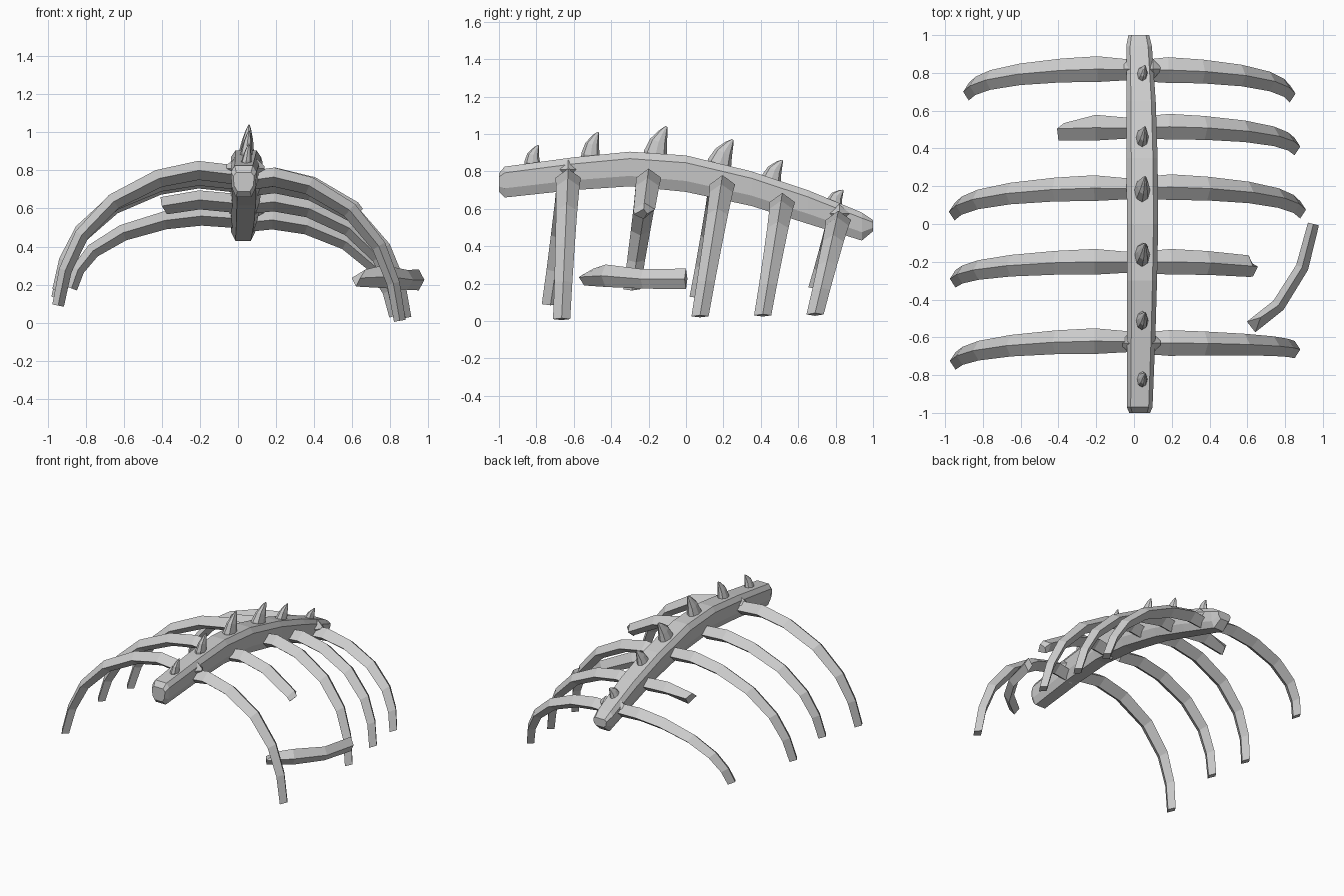
import bpy, bmesh, math
from mathutils import Vector

cube = bpy.data.objects.get("Cube")
if cube:
    bpy.data.objects.remove(cube)

bone = bpy.data.materials.new("bone grey")
bone.use_nodes = True
GREY = (0.6, 0.6, 0.6, 1)
bone.diffuse_color = GREY
bone.node_tree.nodes["Principled BSDF"].inputs["Base Color"].default_value = GREY


def loft(name, rings):
    """Join equal rings of points into a closed, flat-shaded solid."""
    bm = bmesh.new()
    loops = [[bm.verts.new(p) for p in ring] for ring in rings]
    n = len(loops[0])
    for a, b in zip(loops, loops[1:]):
        for i in range(n):
            j = (i + 1) % n
            bm.faces.new((a[i], a[j], b[j], b[i]))
    bm.faces.new(loops[0])
    bm.faces.new(loops[-1])
    bmesh.ops.recalc_face_normals(bm, faces=bm.faces)
    mesh = bpy.data.meshes.new(name)
    bm.to_mesh(mesh)
    bm.free()
    mesh.materials.append(bone)
    obj = bpy.data.objects.new(name, mesh)
    bpy.context.collection.objects.link(obj)
    return obj


def diamond_rings(points, widths, thicks, side):
    """Diamond cross-sections along a path; side is the wide direction."""
    rings = []
    for i, p in enumerate(points):
        tangent = points[min(i + 1, len(points) - 1)] - points[max(i - 1, 0)]
        out = tangent.cross(side).normalized() * thicks[i]
        s = side * widths[i]
        rings.append([p + out, p + s, p - out, p - s])
    return rings


# Spine: arched beam with a chamfered top, narrow underside and pinched ends
# rows: y, top z, bottom z, centre x, half width
SPINE = [(-1.0, 0.79, 0.69, 0.03, 0.055), (-0.97, 0.825, 0.66, 0.03, 0.068),
         (-0.6, 0.875, 0.70, 0.038, 0.075), (-0.3, 0.905, 0.72, 0.042, 0.08),
         (0.0, 0.885, 0.69, 0.045, 0.083), (0.35, 0.80, 0.615, 0.043, 0.082),
         (0.65, 0.70, 0.52, 0.038, 0.077), (0.94, 0.58, 0.43, 0.027, 0.068),
         (1.0, 0.54, 0.48, 0.025, 0.055)]
rings = []
for y, top, low, cx, w in SPINE:
    h = top - low
    half = [(0.7 * w, top), (w, top - 0.2 * h), (0.92 * w, low + 0.3 * h), (0.6 * w, low)]
    rings.append([(cx + x, y, z) for x, z in half] +
                 [(cx - x, y, z) for x, z in reversed(half)])
loft("spine", rings)

# Ribs: one normalised arch, stretched per side; (reach, height)
ARCH = [(0.03, 0.97), (0.22, 1), (0.44, 0.94), (0.69, 0.77), (0.87, 0.52), (0.96, 0.26), (1, 0)]
WIDE = [0.055, 0.068, 0.063, 0.057, 0.052, 0.048, 0.046]
THICK = [0.05, 0.05, 0.047, 0.043, 0.038, 0.034, 0.031]


def rib(name, tip_x, root_y, tip_y, top_z, tip_z, broken_x=None):
    pts = [Vector((tip_x * t, tip_y + (root_y - tip_y) * f, tip_z + (top_z - tip_z) * f))
           for t, f in ARCH]
    if broken_x:
        k = next(i for i, p in enumerate(pts) if abs(p.x) > abs(broken_x))
        a, b = pts[k - 1], pts[k]
        pts = pts[:k] + [a.lerp(b, (broken_x - a.x) / (b.x - a.x))]
    rings = diamond_rings(pts, WIDE, THICK, Vector((0, 1, 0)))
    if broken_x:
        # slanted break: the back corner falls short of the front one
        last, prev = rings[-1], rings[-2]
        last[1] = last[1].lerp(prev[1], 0.15) - Vector((0, 0.035, 0))
        last[0] = last[0].lerp(prev[0], 0.1)
    loft(name, rings)


RIBS = [  # tip x, root y, tip y, top z, tip z, break x
    ("left_rib_1", 0.85, -0.63, -0.665, 0.765, 0.01, None),
    ("right_rib_1", -0.945, -0.62, -0.725, 0.80, 0.09, None),
    ("left_rib_2", 0.88, -0.20, -0.30, 0.765, 0.03, 0.63),
    ("right_rib_2", -0.945, -0.20, -0.29, 0.77, 0.17, None),
    ("left_rib_3", 0.88, 0.195, 0.075, 0.73, 0.025, None),
    ("right_rib_3", -0.95, 0.19, 0.065, 0.755, 0.13, None),
    ("left_rib_4", 0.85, 0.515, 0.41, 0.635, 0.03, None),
    ("right_rib_4", -0.92, 0.51, 0.42, 0.645, 0.10, -0.40),
    ("left_rib_5", 0.825, 0.815, 0.69, 0.54, 0.035, None),
    ("right_rib_5", -0.875, 0.82, 0.70, 0.56, 0.18, None)]
for row in RIBS:
    rib(*row)

# Loose piece snapped off the second left rib
piece = [Vector(p) for p in [(0.62, -0.545, 0.235), (0.765, -0.43, 0.242),
                             (0.89, -0.23, 0.225), (0.95, 0.0, 0.225)]]
rings = diamond_rings(piece, [0.045, 0.06, 0.052, 0.055], [0.036, 0.036, 0.034, 0.03],
                      Vector((0, 0, 1)))
rings[0][1] += Vector((0.05, 0.05, 0))
loft("broken_rib_piece", rings)

# Spikes: faceted thorns curving towards the back
SPIKES = [  # base y, base z, tip y, tip z, radius
    (-0.82, 0.83, -0.79, 0.94, 0.045), (-0.51, 0.87, -0.47, 1.01, 0.052),
    (-0.165, 0.87, -0.105, 1.04, 0.066), (0.175, 0.82, 0.25, 0.97, 0.068),
    (0.455, 0.745, 0.515, 0.86, 0.055), (0.795, 0.625, 0.84, 0.70, 0.045)]
SIDES = 8
for n, (y0, z0, y1, z1, r) in enumerate(SPIKES, 1):
    base, tip = Vector((0.042, y0, z0)), Vector((0.058, y1, z1))
    axis = (tip - base).normalized()
    back = axis.cross(Vector((1, 0, 0))).normalized()
    rings = []
    for t, scale in [(-0.15, 0.9), (0.1, 1), (0.5, 0.72), (0.85, 0.32), (1, 0.08)]:
        c = base.lerp(tip, t) - back * (0.012 * math.sin(math.pi * max(t, 0)))
        rings.append([c + Vector((1, 0, 0)) * (0.62 * r * scale * math.cos(a))
                      + back * (r * scale * math.sin(a))
                      for a in (2 * math.pi * i / SIDES for i in range(SIDES))])
    loft("spike_%d" % n, rings)

# Small pointed knobs where the end ribs meet the spine
for name, y, z in [("front_knob", -0.63, 0.81), ("rear_knob", 0.82, 0.575)]:
    rings = []
    for x, s in [(-0.07, 0.2), (-0.02, 1), (0.10, 1), (0.14, 0.2)]:
        rings.append([(x, y + 0.055 * s, z), (x, y, z + 0.05 * s),
                      (x, y - 0.055 * s, z), (x, y, z - 0.05 * s)])
    loft(name, rings)
